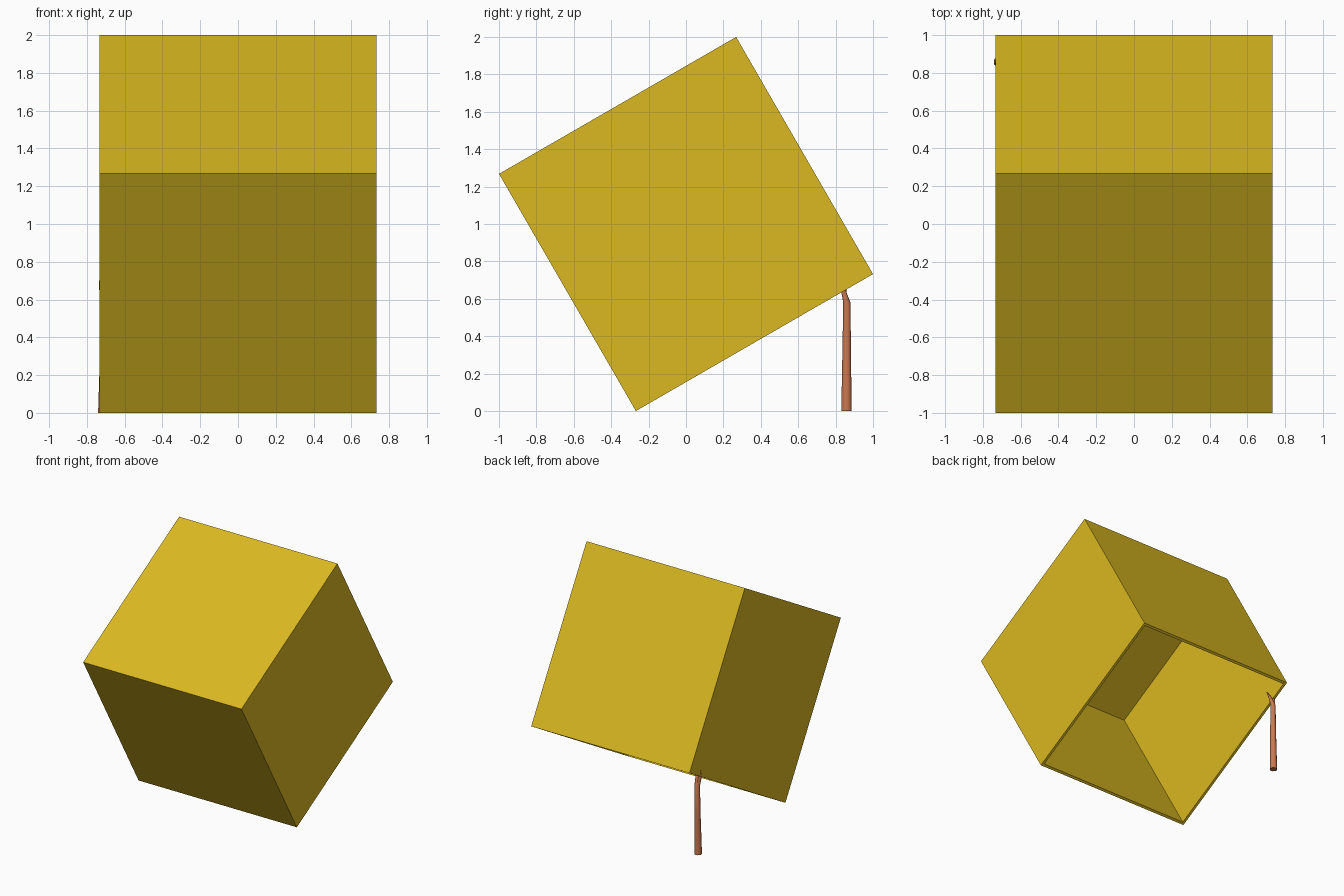
import bpy, bmesh, math
from mathutils import Vector, Matrix

if "Cube" in bpy.data.objects:
    bpy.data.objects.remove(bpy.data.objects["Cube"])


def material(name, rgb):
    m = bpy.data.materials.new(name)
    m.diffuse_color = (*rgb, 1)
    m.use_nodes = True
    m.node_tree.nodes["Principled BSDF"].inputs["Base Color"].default_value = m.diffuse_color
    return m


def finish(bm, name, mat):
    bmesh.ops.recalc_face_normals(bm, faces=bm.faces)
    me = bpy.data.meshes.new(name)
    bm.to_mesh(me)
    bm.free()
    ob = bpy.data.objects.new(name, me)
    bpy.context.collection.objects.link(ob)
    me.materials.append(mat)
    return ob


def limb(bm, path, sides=8):
    """Tapered tube through (centre, radius) points, with horizontal rings."""
    rings = []
    for centre, r in path:
        rings.append([bm.verts.new(Vector(centre) + Vector((
            r * math.cos(2 * math.pi * (i + 0.5) / sides),
            r * math.sin(2 * math.pi * (i + 0.5) / sides), 0))) for i in range(sides)])
    for a, b in zip(rings, rings[1:]):
        for i in range(sides):
            j = (i + 1) % sides
            bm.faces.new((a[i], a[j], b[j], b[i]))
    bm.faces.new(rings[0])
    bm.faces.new(rings[-1])


card = material("cardboard_yellow", (0.70, 0.48, 0.015))
wood = material("wood", (0.59, 0.19, 0.08))

# Tilted box, hollow and open underneath
SIZE, WALL = 1.464, 0.03
bm = bmesh.new()
bmesh.ops.create_cube(bm, size=SIZE)
bottom = min(bm.faces, key=lambda f: f.calc_center_median().z)
bmesh.ops.inset_region(bm, faces=[bottom], thickness=WALL)
hollow = bmesh.ops.extrude_discrete_faces(bm, faces=[bottom])["faces"][0]
bmesh.ops.translate(bm, verts=hollow.verts, vec=(0, 0, SIZE - WALL))
bm.transform(Matrix.Translation((0, 0, 1)) @ Matrix.Rotation(math.radians(30), 4, 'X'))
finish(bm, "box", card)

# Forked twig propping the raised edge
bm = bmesh.new()
limb(bm, [((-0.713, 0.858, 0.0), 0.03), ((-0.708, 0.859, 0.30), 0.025),
          ((-0.706, 0.86, 0.58), 0.021), ((-0.695, 0.84, 0.65), 0.013),
          ((-0.68, 0.815, 0.71), 0.004)])
limb(bm, [((-0.71, 0.858, 0.57), 0.017), ((-0.722, 0.845, 0.64), 0.013),
          ((-0.735, 0.855, 0.70), 0.002)])
twig = finish(bm, "prop_stick", wood)
bpy.context.view_layer.objects.active = twig
twig.select_set(True)
bpy.ops.object.shade_smooth_by_angle(angle=math.radians(50))
